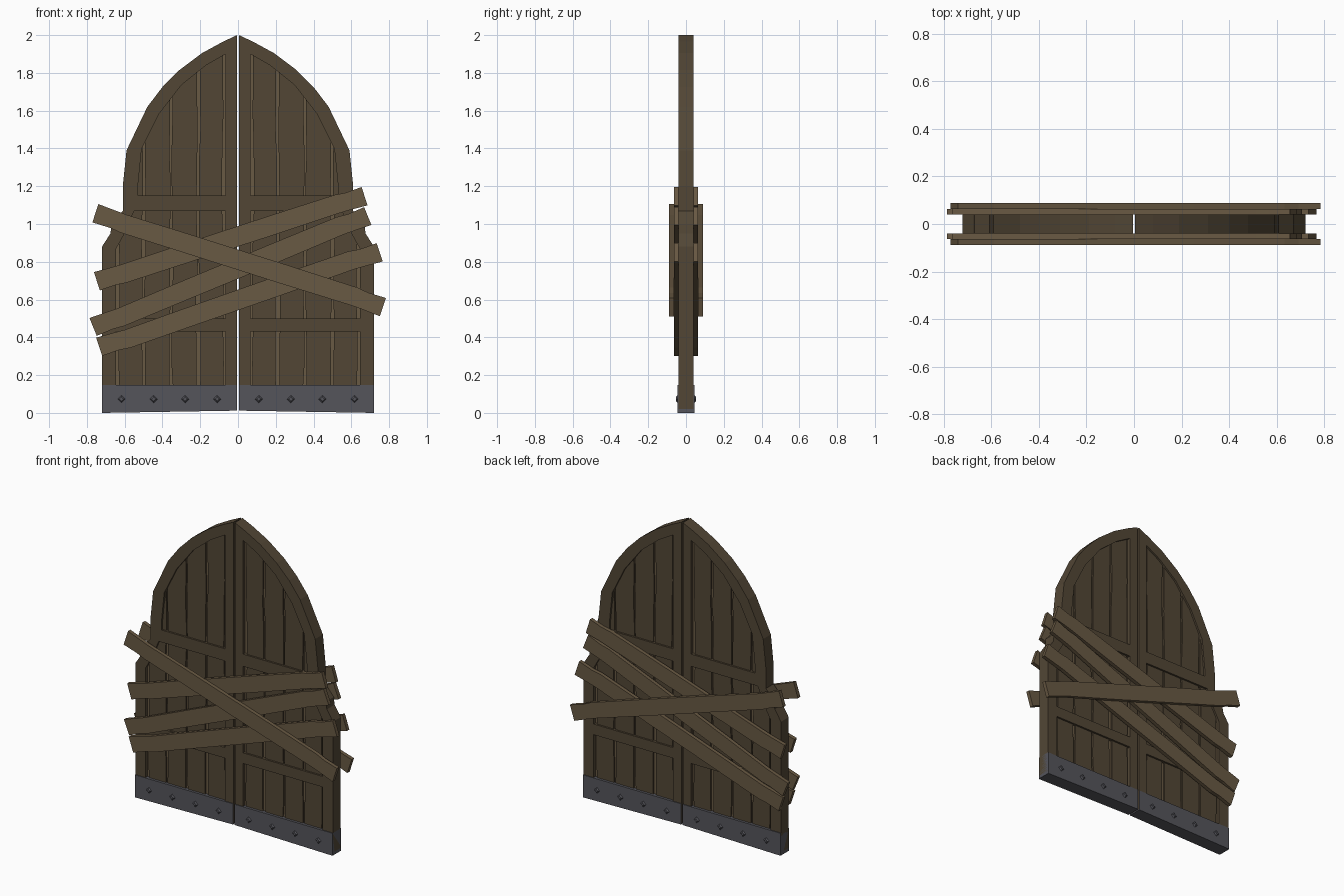
import bpy, bmesh, math, random
from mathutils import Matrix, Vector

if "Cube" in bpy.data.objects:
    bpy.data.objects.remove(bpy.data.objects["Cube"])

random.seed(4)


def material(name, rgb):
    m = bpy.data.materials.new(name)
    m.diffuse_color = (*rgb, 1)
    m.use_nodes = True
    m.node_tree.nodes["Principled BSDF"].inputs["Base Color"].default_value = m.diffuse_color
    return m


WOOD = material("dark_wood", (0.085, 0.062, 0.036))
LIGHT = material("light_wood", (0.14, 0.10, 0.056))
IRON = material("iron", (0.09, 0.09, 0.105))


def add_object(name, mesh, mat, mirror):
    mesh.materials.clear()
    mesh.materials.append(mat)
    ob = bpy.data.objects.new(name, mesh)
    bpy.context.collection.objects.link(ob)
    if any(mirror):
        mod = ob.modifiers.new("Mirror", 'MIRROR')
        mod.use_axis = (*mirror, False)
        mod.use_mirror_merge = False
    return ob


def slab(name, loops, y0, y1, mat, mirror=(False, False)):
    """Flat x-z outline (further loops are holes) extruded from y0 to y1."""
    cu = bpy.data.curves.new(name, 'CURVE')
    cu.dimensions = '2D'
    cu.fill_mode = 'BOTH'
    cu.extrude = (y1 - y0) / 2
    for loop in loops:
        sp = cu.splines.new('POLY')
        sp.points.add(len(loop) - 1)
        for p, (x, z) in zip(sp.points, loop):
            p.co = (x, z, 0, 1)
        sp.use_cyclic_u = True
    tmp = bpy.data.objects.new(name + "_curve", cu)
    mesh = bpy.data.meshes.new_from_object(tmp)
    bpy.data.objects.remove(tmp)
    mesh.transform(Matrix.Translation((0, (y0 + y1) / 2, 0)) @ Matrix.Rotation(math.pi / 2, 4, 'X'))
    bm = bmesh.new()
    bm.from_mesh(mesh)
    bmesh.ops.remove_doubles(bm, verts=bm.verts, dist=0.0001)
    bmesh.ops.recalc_face_normals(bm, faces=bm.faces)
    for f in bm.faces:
        f.smooth = False
    bm.to_mesh(mesh)
    bm.free()
    mesh.name = name
    return add_object(name, mesh, mat, mirror)


# Leaf frame: pointed half arch with three panel openings
outer = [(0.005, 2.0), (0.08, 1.965), (0.19, 1.905), (0.31, 1.815), (0.40, 1.725), (0.48, 1.62),
         (0.59, 1.39), (0.61, 1.2), (0.61, 1.07), (0.67, 1.0), (0.675, 0.95), (0.72, 0.88),
         (0.72, 0.02), (0.005, 0.02)]
top_hole = [(0.065, 1.15), (0.53, 1.15), (0.53, 1.2), (0.51, 1.4), (0.42, 1.58), (0.30, 1.735),
            (0.17, 1.84), (0.065, 1.9)]
mid_hole = [(0.065, 0.5), (0.645, 0.5), (0.645, 0.87), (0.60, 0.95), (0.55, 1.07), (0.065, 1.07)]
low_hole = [(0.065, 0.12), (0.645, 0.12), (0.645, 0.43), (0.065, 0.43)]
slab("leaf_frame", [outer, top_hole, mid_hole, low_hole], -0.04, 0.04, WOOD, (True, False))

# Backing sheet seen in the gaps between the planks
crest = [(0.03, 1.95), (0.17, 1.88), (0.31, 1.77), (0.44, 1.61), (0.55, 1.39), (0.575, 1.1),
         (0.64, 0.93), (0.69, 0.85)]
slab("panel_backing", [crest + [(0.69, 0.08), (0.03, 0.08)]], -0.018, 0.018, LIGHT, (True, False))


def crest_z(x):
    for (xa, za), (xb, zb) in zip(crest, crest[1:]):
        if xa <= x <= xb:
            return za + (zb - za) * (x - xa) / (xb - xa)


# Uneven recessed planks
for i, (xa, xb) in enumerate([(0.08, 0.203), (0.217, 0.347), (0.362, 0.492), (0.507, 0.63)]):
    za, zb = crest_z(xa), crest_z(xb)

    def ragged(x, top):
        n = int((top - 0.1) / 0.16)
        return [(x + random.uniform(-0.006, 0.006), 0.1 + (top - 0.1) * k / n) for k in range(n)] + [(x, top)]

    left, right = ragged(xa, za), ragged(xb, zb)
    peak = [p for p in crest if xa < p[0] < xb]
    slab(f"plank_{i + 1}", [left + peak + right[::-1]], -0.028, 0.028, WOOD, (True, False))

# Iron kick plates
slab("kick_plate", [[(0.005, 0.012), (0.72, 0.0), (0.72, 0.148), (0.005, 0.148)]],
     -0.045, 0.045, IRON, (True, False))

# Four-sided studs
bm = bmesh.new()
for x in (0.11, 0.28, 0.447, 0.617):
    bmesh.ops.create_cone(bm, cap_ends=True, segments=4, radius1=0.025, radius2=0.011, depth=0.012,
                          matrix=Matrix.Translation((x, -0.047, 0.073)) @ Matrix.Rotation(math.pi / 2, 4, 'X'))
studs = bpy.data.meshes.new("studs")
bm.to_mesh(studs)
bm.free()
add_object("studs", studs, IRON, (True, True))


# Barricade boards with slightly worn, kinked edges, repeated on the back
def board(name, start, end, layer, kink):
    a, b = Vector(start), Vector(end)
    d = (b - a).normalized()
    n = Vector((-d.y, d.x))
    upper, lower = [], []
    for t, bend, w in [(0, 0, 0.051), (0.06, -0.2, 0.048), (0.1, -0.8, 0.05), (0.3, -0.3, 0.051),
                       (0.65, 0.3, 0.052), (0.9, 0.8, 0.05), (0.94, 0.2, 0.047), (1, 0, 0.051)]:
        c = a.lerp(b, t) + n * bend * kink
        upper.append(tuple(c + n * w))
        lower.append(tuple(c - n * w))
    y = -0.04 - 0.025 * layer
    slab(name, [upper + lower[::-1]], y - 0.024, y + 0.001, LIGHT, (False, True))


board("upper_board", (-0.747, 0.697), (0.67, 1.147), 0, 0.006)
board("middle_board", (-0.767, 0.455), (0.687, 1.042), 0, 0.009)
board("lower_board", (-0.735, 0.35), (0.75, 0.85), 0, 0.010)
board("cross_board", (-0.755, 1.057), (0.767, 0.56), 1, 0.008)
